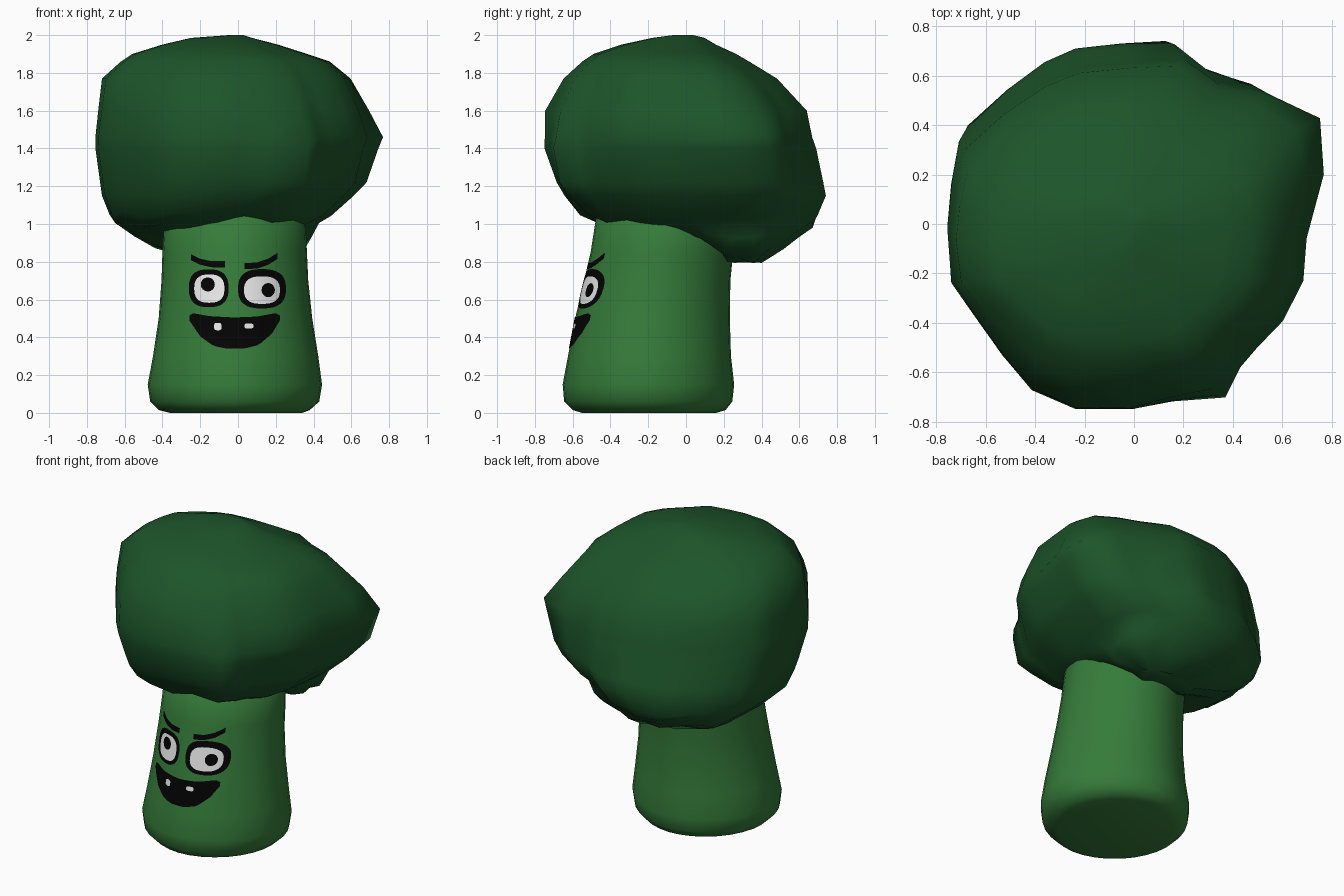
import bpy
import math
import random

random.seed(4)
default_cube = bpy.data.objects.get("Cube")
if default_cube:
    bpy.data.objects.remove(default_cube, do_unlink=True)


def make_material(name, red, green, blue):
    material = bpy.data.materials.new(name)
    material.use_nodes = True
    colour = (red, green, blue, 1)
    material.diffuse_color = colour
    shader = material.node_tree.nodes["Principled BSDF"]
    shader.inputs["Base Color"].default_value = colour
    shader.inputs["Roughness"].default_value = 0.9
    return material


stalk_green = make_material("stalk green", 0.036, 0.2, 0.042)
crown_green = make_material("crown green", 0.012, 0.09, 0.023)
ink_black = make_material("ink black", 0.001, 0.001, 0.001)
eye_white = make_material("eye white", 0.8, 0.8, 0.8)


def add_mesh(name, vertices, faces, material):
    mesh = bpy.data.meshes.new(name)
    mesh.from_pydata(vertices, [], faces)
    mesh.materials.append(material)
    mesh.shade_smooth()
    part = bpy.data.objects.new(name, mesh)
    bpy.context.collection.objects.link(part)
    return part


def loft(name, rings, material):
    """Join closed rings, listed from bottom to top, and cap both ends."""
    count = len(rings[0])
    vertices = [point for ring in rings for point in ring]
    faces = []
    for row in range(len(rings) - 1):
        for col in range(count):
            after = (col + 1) % count
            low, high = row * count, (row + 1) * count
            faces.append((low + col, low + after, high + after, high + col))
    faces.append(tuple(reversed(range(count))))
    faces.append(tuple(range(len(vertices) - count, len(vertices))))
    return add_mesh(name, vertices, faces, material)


# Each level: height, then the lowest and highest x and y
STALK = [
    (0.0, -0.36, 0.34, -0.55, 0.16),
    (0.015, -0.42, 0.38, -0.60, 0.21),
    (0.06, -0.465, 0.43, -0.645, 0.245),
    (0.15, -0.478, 0.445, -0.653, 0.255),
    (0.3, -0.45, 0.425, -0.625, 0.238),
    (0.5, -0.42, 0.393, -0.587, 0.232),
    (0.7, -0.405, 0.372, -0.54, 0.235),
    (0.85, -0.4, 0.365, -0.505, 0.25),
    (1.2, -0.38, 0.35, -0.45, 0.26),
]
CROWN = [
    (0.81, -0.2, 0.2, 0.2, 0.4),
    (0.88, -0.45, 0.36, 0.05, 0.52),
    (0.94, -0.56, 0.4, -0.1, 0.6),
    (1.0, -0.65, 0.44, -0.43, 0.68),
    (1.05, -0.68, 0.5, -0.56, 0.7),
    (1.15, -0.72, 0.62, -0.64, 0.745),
    (1.22, -0.73, 0.685, -0.68, 0.73),
    (1.4, -0.755, 0.735, -0.75, 0.69),
    (1.46, -0.755, 0.755, -0.75, 0.67),
    (1.6, -0.74, 0.7, -0.75, 0.645),
    (1.77, -0.72, 0.61, -0.65, 0.49),
    (1.86, -0.62, 0.5, -0.55, 0.34),
    (1.9, -0.56, 0.38, -0.49, 0.27),
    (1.95, -0.4, 0.22, -0.34, 0.16),
    (1.985, -0.25, 0.08, -0.18, 0.1),
    (2.0, -0.05, 0.03, -0.07, 0.04),
]
# Irregular plan of the crown, anticlockwise
PLAN = [
    (0.755, 0.25), (0.73, 0.48), (0.53, 0.58), (0.34, 0.63), (0.2, 0.75),
    (0, 0.73), (-0.21, 0.71), (-0.35, 0.65), (-0.52, 0.53), (-0.71, 0.38),
    (-0.74, 0.2), (-0.755, 0.02), (-0.74, -0.21), (-0.65, -0.34),
    (-0.53, -0.52), (-0.41, -0.67), (-0.23, -0.75), (0, -0.75),
    (0.17, -0.72), (0.39, -0.71), (0.44, -0.58), (0.5, -0.49),
    (0.6, -0.37), (0.68, -0.2), (0.69, -0.02),
]
# Local swellings and hollows: direction, height, gain, reach up and down
LUMPS = [
    (0.62, 1.47, 0.05, 0.16),
    (-1.07, 1.22, 0.05, 0.2),
    (-1.07, 1.62, -0.06, 0.3),
    (-2.36, 1.82, -0.05, 0.25),
    (2.36, 1.75, 0.04, 0.2),
]
# Roundness of the stalk section; two would be an ellipse
ROUND = 1.92


def fit(level, u, v):
    """Place a point of the unit square (-1 to 1) inside a level's bounds."""
    z, left, right, front, back = level
    return ((left + right + u * (right - left)) / 2,
            (front + back + v * (back - front)) / 2, z)


def soften(value):
    return math.copysign(abs(value) ** (2 / ROUND), value)


# Stalk: stacked rounded sections with a rounded foot
SIDES = 32
angles = [math.tau * i / SIDES for i in range(SIDES)]
loft("stalk", [[fit(level, soften(math.cos(a)), soften(math.sin(a)))
                for a in angles] for level in STALK], stalk_green)


# Crown: the lumpy plan fitted to each level, rounder towards the ends
def swelling(angle, z):
    return 1 + sum(gain * max(0, math.cos(angle - direction)) ** 16
                   * max(0, 1 - abs(z - height) / reach)
                   for direction, height, gain, reach in LUMPS)


crown_rings = []
for level in CROWN:
    lump = 1 - abs(level[0] - 1.35)
    ring = []
    for px, py in PLAN:
        a = math.atan2(py, px)
        size = swelling(a, level[0])
        u = size * (lump * px / 0.755 + (1 - lump) * math.cos(a))
        v = size * (lump * py / 0.75 + (1 - lump) * math.sin(a))
        x, y, z = fit(level, u, v)
        if z < 1.1:
            z += random.uniform(-0.02, 0.02)
        ring.append((x, y, z))
    crown_rings.append(ring)
loft("crown", crown_rings, crown_green)


def stalk_front(x, z):
    """Find y on the front of the stalk."""
    for low, high in zip(STALK, STALK[1:]):
        if low[0] <= z <= high[0]:
            t = (z - low[0]) / (high[0] - low[0])
            _, left, right, front, back = [
                a + t * (b - a) for a, b in zip(low, high)]
            u = abs(2 * x - left - right) / (right - left)
            depth = (1 - u ** ROUND) ** (1 / ROUND)
            return (front + back) / 2 - depth * (back - front) / 2


def plate(name, columns, material, lift):
    """Lay a thin curved sheet on the stalk; columns hold x, bottom, top."""
    rows = 8
    vertices, faces = [], []
    for x, bottom, top in columns:
        for row in range(rows + 1):
            z = bottom + (top - bottom) * row / rows
            vertices.append((x, stalk_front(x, z) - lift, z))
    for col in range(len(columns) - 1):
        for row in range(rows):
            a = col * (rows + 1) + row
            b = a + rows + 1
            faces.append((a, b, b + 1, a + 1))
    add_mesh(name, vertices, faces, material)


def disc(name, x, z, width, height, material, lift, power=2.0):
    """Plate with a rounded outline; a higher power is squarer."""
    columns = []
    steps = 20
    for i in range(steps + 1):
        u = -math.cos(math.pi * i / steps)
        h = height * max(0, 1 - abs(u) ** power) ** (1 / power)
        columns.append((x + u * width, z - h, z + h))
    plate(name, columns, material, lift)


def sample(points, x):
    """Read a height from a polyline running along x."""
    for (xa, za), (xb, zb) in zip(points, points[1:]):
        if x <= xb:
            return za + (zb - za) * (x - xa) / (xb - xa)
    return points[-1][1]


def strip(name, top, bottom, material, lift):
    """Plate between two polylines."""
    start, end = top[0][0], top[-1][0]
    steps = 24
    xs = [start + (end - start) * i / steps for i in range(steps + 1)]
    plate(name, [(x, sample(bottom, x), sample(top, x)) for x in xs],
          material, lift)


INK, WHITE, PUPIL = 0.003, 0.005, 0.007

# Eyes: dark surround, white and pupil
disc("right_eye_rim", -0.155, 0.66, 0.105, 0.1, ink_black, INK, 2.6)
disc("right_eye_white", -0.152, 0.658, 0.08, 0.075, eye_white, WHITE, 2.6)
disc("right_pupil", -0.16, 0.68, 0.037, 0.037, ink_black, PUPIL)
disc("left_eye_rim", 0.127, 0.657, 0.127, 0.104, ink_black, INK, 2.6)
disc("left_eye_white", 0.127, 0.65, 0.095, 0.073, eye_white, WHITE, 2.6)
disc("left_pupil", 0.16, 0.65, 0.035, 0.037, ink_black, PUPIL)

# Brows: thin slanted strips
BROWS = {
    "right_brow": [(-0.25, 0.825), (-0.2, 0.8), (-0.14, 0.787), (-0.07, 0.787)],
    "left_brow": [(0.035, 0.777), (0.1, 0.78), (0.16, 0.8), (0.21, 0.832)],
}
for brow, path in BROWS.items():
    strip(brow, [(x, z + 0.016) for x, z in path],
          [(x, z - 0.016) for x, z in path], ink_black, INK)

# Mouth and teeth
strip("mouth",
      [(-0.258, 0.515), (-0.24, 0.528), (-0.15, 0.512), (-0.02, 0.505),
       (0.1, 0.51), (0.2, 0.528), (0.222, 0.515)],
      [(-0.258, 0.49), (-0.2, 0.405), (-0.13, 0.355), (-0.06, 0.34),
       (0.03, 0.34), (0.11, 0.36), (0.18, 0.42), (0.222, 0.49)],
      ink_black, INK)
disc("right_tooth", -0.107, 0.457, 0.02, 0.02, eye_white, WHITE, 3)
disc("left_tooth", 0.058, 0.46, 0.024, 0.014, eye_white, WHITE, 3)
